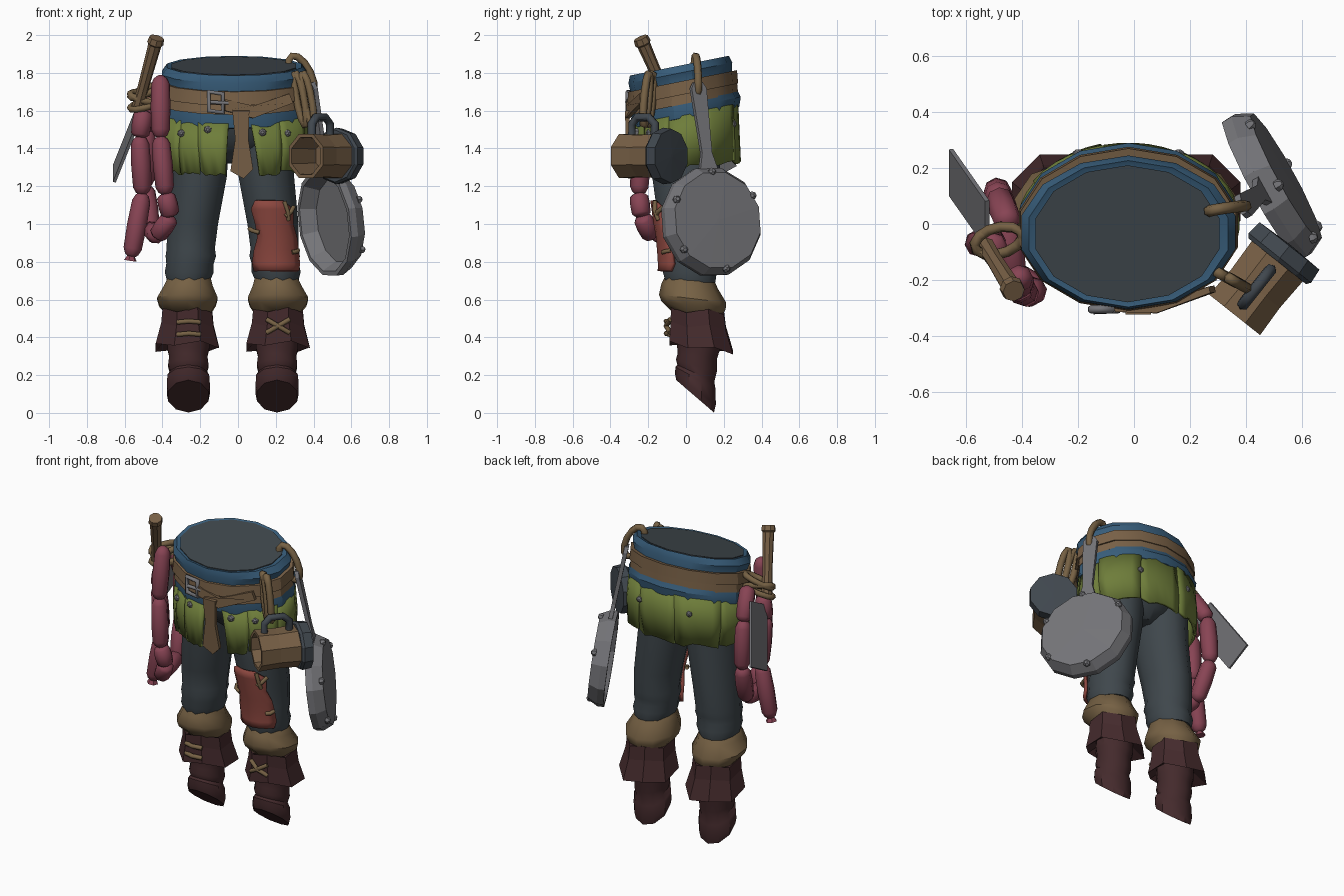
import bpy, bmesh, math, random
from mathutils import Vector, Matrix

if "Cube" in bpy.data.objects:
    bpy.data.objects.remove(bpy.data.objects["Cube"])

random.seed(4)
MID = -0.028  # mirror axis of the legs


def material(name, r, g, b):
    m = bpy.data.materials.new(name)
    m.diffuse_color = [((c / 255 + 0.055) / 1.055) ** 2.4 for c in (r, g, b)] + [1]
    m.use_nodes = True
    m.node_tree.nodes["Principled BSDF"].inputs["Base Color"].default_value = m.diffuse_color
    return m


SLATE = material("slate_cloth", 63, 71, 76)
BLUE = material("blue_cloth", 55, 92, 121)
GREEN = material("green_cloth", 110, 125, 58)
LEATHER = material("tan_leather", 120, 96, 70)
HIDE = material("hide", 118, 97, 68)
PINK = material("sausage_pink", 136, 68, 84)
RED = material("patch_red", 140, 71, 63)
BROWN = material("dark_brown_leather", 68, 42, 44)
STEEL = material("steel", 117, 117, 121)
IRON = material("dark_iron", 64, 71, 78)


def finish(name, bm, mat, smooth=None, solid=0):
    bmesh.ops.recalc_face_normals(bm, faces=bm.faces[:])
    me = bpy.data.meshes.new(name)
    bm.to_mesh(me)
    bm.free()
    me.materials.append(mat)
    ob = bpy.data.objects.new(name, me)
    bpy.context.collection.objects.link(ob)
    if solid:
        mod = ob.modifiers.new("thickness", "SOLIDIFY")
        mod.thickness, mod.offset = solid, 0
    if smooth:
        bpy.ops.object.select_all(action="DESELECT")
        ob.select_set(True)
        bpy.context.view_layer.objects.active = ob
        bpy.ops.object.shade_smooth_by_angle(angle=math.radians(smooth))
    return ob


def skin(bm, loops, closed=True):
    for a, b in zip(loops, loops[1:]):
        for i in range(len(a) if closed else len(a) - 1):
            j = (i + 1) % len(a)
            bm.faces.new((a[i], a[j], b[j], b[i]))


def loft(name, rings, mat, n=12, smooth=None, mtx=Matrix(), wave=0):
    """rings: (cx, cy, z, rx, ry, slope of z along y)"""
    bm = bmesh.new()
    loops = []
    for k, (cx, cy, z, rx, ry, sl) in enumerate(rings):
        lp = []
        for i in range(n):
            t = 2 * math.pi * (i + 0.5) / n
            dz = wave * (-1) ** i if 0 < k < len(rings) - 1 else 0
            y = ry * math.sin(t)
            lp.append(bm.verts.new(mtx @ Vector((cx + rx * math.cos(t), cy + y, z + sl * y + dz))))
        loops.append(lp)
    skin(bm, loops)
    bm.faces.new(loops[0])
    bm.faces.new(loops[-1])
    return finish(name, bm, mat, smooth)


def lathe(name, profile, mat, n, mtx):
    return loft(name, [(0, 0, z, r, r, 0) for r, z in profile], mat, n, None, mtx)


def basis(origin, z, up):
    z = Vector(z).normalized()
    x = Vector(up).cross(z).normalized()
    m = Matrix((x, z.cross(x), z)).transposed().to_4x4()
    m.translation = origin
    return m


def rod(name, p, q, profile, mat, n=8, smooth=None):
    """Lathe between two points; profile is (fraction, radius)."""
    p, q = Vector(p), Vector(q)
    m = basis(p, q - p, (0.3, 1, 0.1))
    ln = (q - p).length
    return loft(name, [(0, 0, f * ln, r, r, 0) for f, r in profile], mat, n, smooth, m)


def rope(name, pts, r, mat, closed=False):
    cu = bpy.data.curves.new(name, "CURVE")
    cu.dimensions, cu.bevel_depth, cu.bevel_resolution, cu.use_fill_caps = "3D", r, 1, True
    sp = cu.splines.new("POLY")
    sp.points.add(len(pts) - 1)
    for s, p in zip(sp.points, pts):
        s.co = (*p, 1)
    sp.use_cyclic_u = closed
    cu.materials.append(mat)
    ob = bpy.data.objects.new(name, cu)
    bpy.context.collection.objects.link(ob)
    bpy.ops.object.select_all(action="DESELECT")
    ob.select_set(True)
    bpy.context.view_layer.objects.active = ob
    bpy.ops.object.convert(target="MESH")


def oval(c, u, v, n=12):
    c, u, v = Vector(c), Vector(u), Vector(v)
    return [c + u * math.cos(2 * math.pi * i / n) + v * math.sin(2 * math.pi * i / n) for i in range(n)]


def plate(name, pts, mat, thick):
    bm = bmesh.new()
    bm.faces.new([bm.verts.new(p) for p in pts])
    return finish(name, bm, mat, None, thick)


# Waist: blue sash leaning forward, dark cap, hips and two belt bands
S = 0.20
CX = -0.02
loft("sash", [(CX, cy, z, rx, ry, S) for cy, z, rx, ry in (
    (0, 1.555, .36, .265), (0, 1.565, .392, .282), (0, 1.615, .398, .29), (-.01, 1.66, .385, .278),
    (-.025, 1.75, .372, .268), (-.03, 1.80, .392, .275), (-.035, 1.838, .365, .262), (-.035, 1.832, .342, .247))],
    BLUE, 14, 30)
loft("waist_cap", [(CX - .003, -.035, 1.80, .335, .243, S), (CX - .003, -.035, 1.838, .338, .245, S)], SLATE, 14)
loft("hips", [(CX, 0, 1.60, .35, .25, S), (CX, 0, 1.46, .31, .22, .1), (CX, .01, 1.38, .18, .16, 0),
              (CX, .01, 1.32, .06, .10, 0)], SLATE, 14, 40)
for nm, cy, lo, hi, g in (("upper_belt", -.018, 1.685, 1.757, .012), ("lower_belt", -.012, 1.635, 1.695, .006)):
    loft(nm, [(CX, cy, lo, .36, .26, S), (CX, cy, lo, .39 + g, .282 + g, S),
              (CX, cy, hi, .383 + g, .276 + g, S), (CX, cy, hi, .36, .26, S)], LEATHER, 14, 30)

# Skirt of cloth panels, open at the front
EDGES = [-75, -50, -20, 20, 62, 104, 148, 190, 222, 242, 264]
for k, (a0, a1) in enumerate(zip(EDGES, EDGES[1:])):
    bm = bmesh.new()
    loops = []
    grow = 0.006 * (k % 2)
    drop = [random.uniform(-.018, .012) for _ in range(6)]
    for f in (0, .5, 1):
        lp = []
        for i in range(6):
            t = math.radians(a0 + (a1 - a0) * i / 5 + (2.5 - i) * (.9 * f - .6))
            if k == 0:
                t += math.radians(5 * f * (5 - i) / 5)
            y = (.268 + .014 * f + grow) * math.sin(t)
            x = CX + (.375 + .014 * math.sin(f * 3) + grow) * math.cos(t)
            z = (1.585 + S * y) * (1 - f) + (1.30 + .12 * y + drop[i]) * f
            lp.append(bm.verts.new((x, y, z)))
        loops.append(lp)
    skin(bm, loops, False)
    finish("skirt_panel", bm, GREEN, 30, .018)
for x, z in ((-.30, 1.48), (-.16, 1.50), (.13, 1.485), (.26, 1.48), (-.2, 1.53), (.16, 1.53)):
    sg = -1 if z < 1.52 else 1  # the last two sit on the back
    y = sg * .28 * math.sqrt(1 - ((x + .02) / .39) ** 2)
    rod("skirt_stud", (x, y - sg * .01, z), (x, y + sg * .018, z), [(0, .022), (.7, .02), (1, .008)], STEEL, 6)

# Buckle, knot and hanging belt tail
bk = [(x, -.305, z) for x, z in ((-.155, 1.60), (-.08, 1.59), (-.08, 1.69), (-.155, 1.70))]
rope("buckle", bk, .015, STEEL, True)
rope("buckle_pin", [(-.145, -.312, 1.645), (-.05, -.308, 1.64)], .011, STEEL)
plate("loose_strap", [(-.07, -.303, 1.66), (.08, -.306, 1.625), (.27, -.235, 1.69), (.29, -.232, 1.64),
                      (.08, -.308, 1.56), (-.07, -.303, 1.60)], LEATHER, .024)
plate("belt_tail", [(-.03, -.312, 1.60), (.06, -.312, 1.60), (.055, -.308, 1.45), (.08, -.298, 1.29),
                    (.03, -.293, 1.24), (-.04, -.298, 1.28), (-.015, -.308, 1.45)], LEATHER, .022)

# Legs and boots; ring x is the offset from the mirror axis
LEG = [(.165, 0, 1.50, .155, .19), (.178, 0, 1.25, .152, .185), (.213, .015, 1.0, .140, .165),
       (.222, .02, .87, .132, .150), (.222, .015, .83, .138, .152), (.226, .015, .79, .130, .142),
       (.23, .02, .745, .134, .148), (.235, .025, .69, .115, .135)]
SOCK = [(.23, .02, .725, .10, .11, -.05), (.23, .02, .715, .118, .128, -.1), (.235, .02, .67, .135, .15, -.1),
        (.24, .035, .605, .168, .178, -.12), (.24, .04, .57, .158, .17, -.12), (.235, .06, .52, .12, .13, -.1)]
CUFF = [(.24, .06, .53, .12, .13, -.05), (.24, .06, .54, .142, .152, -.05), (.24, .065, .46, .150, .158, -.08),
        (.24, .08, .345, .182, .182, -.14), (.24, .07, .40, .11, .11, -.1)]
BOOT = [(.235, .065, .42, .115, .11, 0), (.235, .065, .34, .117, .112, -.1), (.235, .06, .30, .106, .104, -.15),
        (.235, .055, .25, .112, .108, -.3), (.235, .052, .21, .100, .098, -.45), (.235, .05, .185, .116, .106, -.55),
        (.235, .05, .125, .12, .108, -.75), (.235, .048, .088, .112, .10, -.86)]
for s in (-1, 1):
    def side(rings):
        return [(MID + s * r[0], *r[1:]) for r in rings]
    loft("trouser_leg", [(*r, 0) for r in side(LEG)], SLATE, 12, 40)
    loft("boot_lining", side(SOCK), HIDE, 10, 40)
    loft("boot_cuff", side(CUFF), BROWN, 8, None, Matrix(), .012)
    loft("boot", side(BOOT), BROWN, 10, 37)
for z in (.48, .415):
    rope("boot_lace", [(-.32, -.08, z), (-.26, -.105, z + .006), (-.20, -.085, z)], .014, HIDE)
for d in (-1, 1):
    rope("boot_lace", [(.212 - .06, -.083, .46 - d * .035), (.212, -.105, .46), (.212 + .06, -.083, .46 + d * .035)], .014, HIDE)


# Knee patch wrapped over the front of one leg
def leg_point(deg, z, off):
    for a, b in zip(LEG, LEG[1:]):
        if b[2] <= z <= a[2]:
            f = (a[2] - z) / (a[2] - b[2])
            o, cy, _, rx, ry = [p + (q - p) * f for p, q in zip(a, b)]
            t = math.radians(deg)
            return Vector((MID + o + (rx + off) * math.cos(t), cy + (ry + off) * math.sin(t), z))


bm = bmesh.new()
rows = [(-118, -66, 1.125), (-130, -44, 1.08), (-126, -48, 1.0), (-124, -38, .93), (-136, -34, .86),
        (-146, -30, .79), (-140, -38, .75)]
skin(bm, [[bm.verts.new(leg_point(a + (b - a) * i / 6, z, .012)) for i in range(7)] for a, b, z in rows], False)
finish("knee_patch", bm, RED, 30, .02)
for a, z, b, z2 in ((-62, 1.12, -58, 1.02), (-42, 1.09, -64, 1.04), (-143, .975, -118, .955), (-36, .86, -54, .85)):
    rope("patch_stitch", [leg_point(a, z, .02), leg_point((a + b) / 2, (z + z2) / 2, .032), leg_point(b, z2, .022)], .012, HIDE)

# Sausage string: front strand, back strand and loose end
FRONT = [(-.41, -.19, 1.78), (-.41, -.23, 1.46), (-.385, -.25, 1.16), (-.355, -.235, 1.04), (-.43, -.18, .93)]
BACK = [(-.45, .0, 1.68), (-.485, .10, 1.50), (-.49, .12, 1.20), (-.46, .03, .96)]
TAIL = [(-.50, -.08, 1.60), (-.52, -.08, 1.46), (-.505, -.06, 1.16), (-.565, -.07, .83)]
SHAPE = [(-.02, .015), (.03, .036), (.12, .049), (.5, .053), (.88, .049), (.97, .036), (1.02, .015)]
for strand in (FRONT, BACK, TAIL):
    for p, q in zip(strand, strand[1:]):
        rod("sausage", p, q, SHAPE, PINK, 8, 50)
rod("sausage", (-.43, -.18, .94), (-.46, .03, .97), SHAPE, PINK, 8, 50)
rod("sausage_knot", (-.565, -.07, .84), (-.57, -.07, .805), [(0, .015), (1, .035)], PINK, 6)

# Cleaver tucked into the belt
rod("cleaver_handle", (-.53, -.08, 1.62), (-.43, -.24, 1.985),
    [(0, .034), (.3, .03), (.75, .034), (.9, .036), (.92, .044), (1, .04)], LEATHER, 8, 30)
w = Vector((0, .083, .044))
p0, p1 = Vector((-.525, 0, 1.59)), Vector((-.655, .185, 1.265))
plate("cleaver_blade", [p0 - w, p0 + w, p1 + w, p1 - w], STEEL, .016)
for dz, tilt in ((0, .02), (.035, -.02), (.07, .03)):
    rope("cleaver_rope", oval((-.485, -.06, 1.635 + dz), (.085, .01, tilt), (.01, .05, .02)), .019, HIDE, True)

# Wooden mug with an iron base and handle, lying on its side
axis = Vector((.62, .78, 0))
mm = basis((.36, -.325, 1.36), axis, (0, 0, 1))
lathe("mug_staves", [(.01, .20), (.098, .20), (.105, 0), (.126, 0), (.12, .12), (.126, .25), (.01, .25)], LEATHER, 8, mm)
lathe("mug_base", [(.01, .245), (.138, .245), (.15, .26), (.144, .315), (.01, .32)], IRON, 10, mm)
top = Vector((.36, -.325, 0))
rope("mug_handle", [top + axis * a + Vector((0, 0, z)) for a, z in (
    (.05, 1.46), (.05, 1.53), (.085, 1.565), (.165, 1.565), (.205, 1.53), (.205, 1.46))], .023, IRON)
for dx in (0, .04):
    rope("mug_loop", oval((.33 + dx, -.19 - dx / 2, 1.66), (.025, -.015, -.03), (-.02, .01, .135)), .021, HIDE, True)

# Frying pan hung beside the leg, its handle reaching up to the belt loop
nrm = Vector((.87, .475, .12)).normalized()
up = Vector((-.12, -.08, 1))
up = (up - nrm * up.dot(nrm)).normalized()
sidev = up.cross(nrm)
pc = Vector((.505, .147, 1.015))
pm = basis(pc, nrm, sidev)
lathe("pan", [(.01, .022), (.225, .022), (.268, -.055), (.292, -.055), (.294, -.015), (.262, .045), (.01, .05)], STEEL, 12, pm)
grip = Vector((.385, .06, 1.75))
root = pc + up * .27 - nrm * .02
h = [(0, .055), (.2, .03), (.93, .045), (1, .025)]
plate("pan_handle", [root.lerp(grip, f) - sidev * b for f, b in h]
      + [root.lerp(grip, f) + sidev * b for f, b in reversed(h)], STEEL, .024)
for k in range(5):
    t = math.radians(30 + 62 * k)
    d = up * math.sin(t) + sidev * math.cos(t)
    rod("pan_rivet", pc + d * .258 + nrm * .03, pc + d * .265 + nrm * .055, [(0, .022), (.6, .02), (1, .01)], STEEL, 6)
rope("pan_loop", oval((.335, .055, 1.785), (.065, .01, -.035), (-.02, 0, .10)), .021, HIDE, True)
